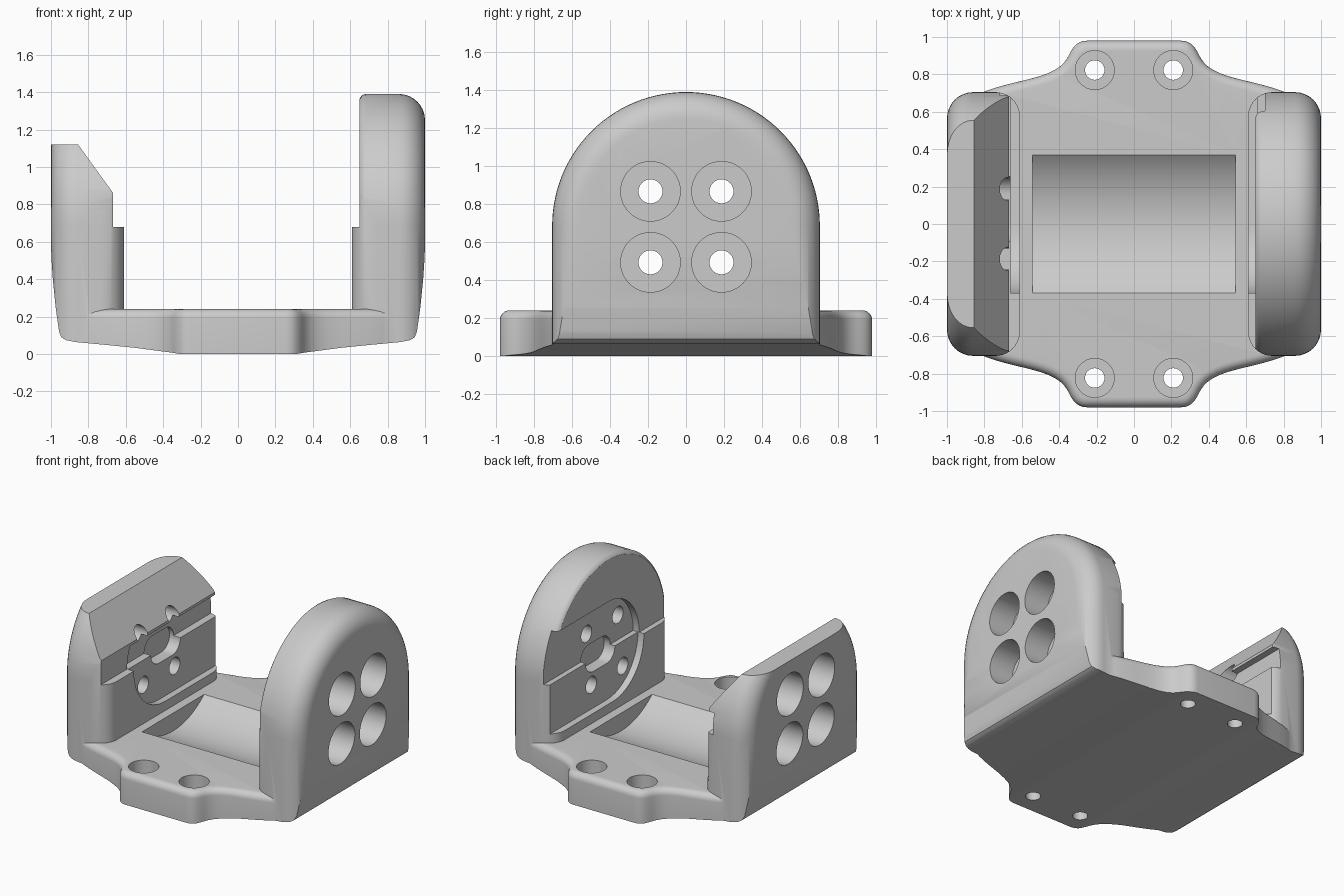
import bpy, bmesh
from math import sin, cos, pi, radians
from mathutils import Vector
from mathutils.geometry import interpolate_bezier

cube = bpy.data.objects.get("Cube")
if cube:
    bpy.data.objects.remove(cube, do_unlink=True)

grey = bpy.data.materials.new("light grey")
grey.use_nodes = True
grey.diffuse_color = (0.6, 0.6, 0.6, 1)
grey.node_tree.nodes["Principled BSDF"].inputs["Base Color"].default_value = (0.6, 0.6, 0.6, 1)

AXIS_Z = 0.68      # height of the pivot axis
HOLE = 0.187       # wall screw offset from the pivot axis


def arc(cu, cv, r, a0, a1, n=24):
    """Points on an arc, angles in degrees."""
    return [(cu + r * cos(radians(a0 + (a1 - a0) * i / n)),
             cv + r * sin(radians(a0 + (a1 - a0) * i / n))) for i in range(n + 1)]


def circle(cu, cv, r, n=48):
    return arc(cu, cv, r, 0, 360, n)[:-1]


def place(axis, u, v, w):
    return {"x": (w, u, v), "y": (u, w, v), "z": (u, v, w)}[axis]


def loft(name, axis, sections, bevel_top=0):
    """Solid through (offset, outline) sections along an axis."""
    bm = bmesh.new()
    rings = [[bm.verts.new(place(axis, u, v, w)) for u, v in pts] for w, pts in sections]
    n = len(rings[0])
    for a, b in zip(rings, rings[1:]):
        for i in range(n):
            j = (i + 1) % n
            bm.faces.new((a[i], a[j], b[j], b[i]))
    bm.faces.new(rings[0])
    top = bm.faces.new(rings[-1])
    bmesh.ops.recalc_face_normals(bm, faces=bm.faces[:])
    if bevel_top:
        bmesh.ops.bevel(bm, geom=list(top.edges), offset=bevel_top, segments=6,
                        profile=0.5, affect="EDGES")
    me = bpy.data.meshes.new(name)
    bm.to_mesh(me)
    bm.free()
    me.materials.append(grey)
    ob = bpy.data.objects.new(name, me)
    bpy.context.collection.objects.link(ob)
    return ob


def prism(axis, pts, a, b):
    return loft("cutter", axis, [(a, pts), (b, pts)])


def boolean(ob, tool, op="DIFFERENCE"):
    """Apply a boolean and discard the tool."""
    mod = ob.modifiers.new("cut", "BOOLEAN")
    mod.operation, mod.solver, mod.object = op, "EXACT", tool
    bpy.context.view_layer.objects.active = ob
    bpy.ops.object.modifier_apply(modifier=mod.name)
    bpy.data.objects.remove(tool, do_unlink=True)


# Base plate: quarter outline of curves, mirrored twice
def bezier(p0, h0, h1, p1, n):
    return [(p.x, p.y) for p in interpolate_bezier(*map(Vector, (p0, h0, h1, p1)), n)]


quarter = bezier((0.25, 0.98), (0.31, 0.98), (0.33, 0.94), (0.355, 0.89), 9)
quarter += bezier((0.355, 0.89), (0.42, 0.77), (0.63, 0.78), (0.82, 0.70), 14)[1:]
quarter += bezier((0.82, 0.70), (0.87, 0.68), (0.9, 0.65), (0.9, 0.58), 7)[1:]
half = quarter + [(x, -y) for x, y in reversed(quarter)]
outline = half + [(-x, -y) for x, y in half]
bracket = loft("bracket", "z", [(-0.05, outline), (0.24, outline)], bevel_top=0.05)


# Side walls: arch with rounded outer rim, then pocket, slot and step
def arch(inset):
    r = 0.705 - inset
    return [(r, -0.05)] + arc(0, 0.685, r, 0, 180, 56) + [(-r, -0.05)]


def make_wall(name, s, face, pocket_top):
    rim = [(0.61, 0.025), (0.65, 0.025), (0.66, 0.01), (0.68, 0)]
    rim += [(0.86 + 0.14 * sin(t * pi / 16), 0.14 * (1 - cos(t * pi / 16))) for t in range(9)]
    wall = loft(name, "x", [(s * x, arch(d)) for x, d in rim])
    # rounded inner vertical corners
    plan = arc(0.74, 0.575, 0.13, 180, 90, 10) + [(1.2, 0.705), (1.2, -0.705)]
    plan += arc(0.74, -0.575, 0.13, 270, 180, 10)
    boolean(wall, prism("z", [(s * x, y) for x, y in plan], -0.2, 1.6), "INTERSECT")
    # step above the pivot height
    step = [(s * 0.5, AXIS_Z), (s * face, AXIS_Z), (s * face, 1.6), (s * 0.5, 1.6)]
    boolean(wall, prism("y", step, -1, 1))
    # round-ended pocket open to the back, shallower in the lower half
    low = arc(0, AXIS_Z, 0.37, 90, 270) + [(0.9, AXIS_Z - 0.37), (0.9, AXIS_Z + 0.37)]
    high = arc(0, AXIS_Z, 0.37, 90, 180) + [(0.9, AXIS_Z), (0.9, AXIS_Z + 0.37)]
    for pts, depth in ((low, 0.66), (high, face + 0.05)):
        pts = [(y, min(z, pocket_top)) for y, z in pts]
        boolean(wall, prism("x", pts, s * 0.5, s * depth))
    # centre slot
    slot = arc(0, AXIS_Z, 0.095, 90, 270) + arc(0.16, AXIS_Z, 0.095, -90, 90)
    boolean(wall, prism("x", slot, s * 0.5, s * 0.75))
    # counterbored screw holes
    for y in (-HOLE, HOLE):
        for z in (AXIS_Z - HOLE, AXIS_Z + HOLE):
            boolean(wall, prism("x", circle(y, z, 0.063), s * 0.5, s * 1.2))
            boolean(wall, prism("x", circle(y, z, 0.157), s * 0.8, s * 1.2))
    return wall


left_wall = make_wall("left_wall", 1, 0.65, 1.6)
right_wall = make_wall("right_wall", -1, 0.667, 0.84)

# Right wall: flat top and sloped inner face
slope = [(-1.2, 1.12), (-0.855, 1.12), (-0.667, 0.86), (-0.5, 0.86), (-0.5, 1.6), (-1.2, 1.6)]
boolean(right_wall, prism("y", slope, -1, 1))

for wall in (left_wall, right_wall):
    boolean(bracket, wall, "UNION")

# Front profile: raised underside and tapered lower sides
side = [(0.31, 0), (0.36, 0.008), (0.55, 0.033), (0.7, 0.048), (0.87, 0.064), (0.92, 0.074),
        (0.945, 0.09), (0.957, 0.12), (0.975, 0.25), (0.99, 0.4), (0.998, 0.52), (1.0, 0.62),
        (1.0, 1.6)]
profile = side + [(-x, z) for x, z in reversed(side)]
boolean(bracket, prism("y", profile, -1.2, 1.2), "INTERSECT")

# Cylindrical trough and counterbored base holes
boolean(bracket, prism("x", circle(0, AXIS_Z, 0.575, 96), -0.542, 0.542))
for x in (-0.21, 0.21):
    for y in (-0.823, 0.823):
        boolean(bracket, prism("z", circle(x, y, 0.052), -0.2, 0.5))
        boolean(bracket, prism("z", circle(x, y, 0.104), 0.1, 0.5))

bpy.ops.object.select_all(action="DESELECT")
bracket.select_set(True)
bpy.context.view_layer.objects.active = bracket
bpy.ops.object.shade_smooth_by_angle(angle=radians(30))
